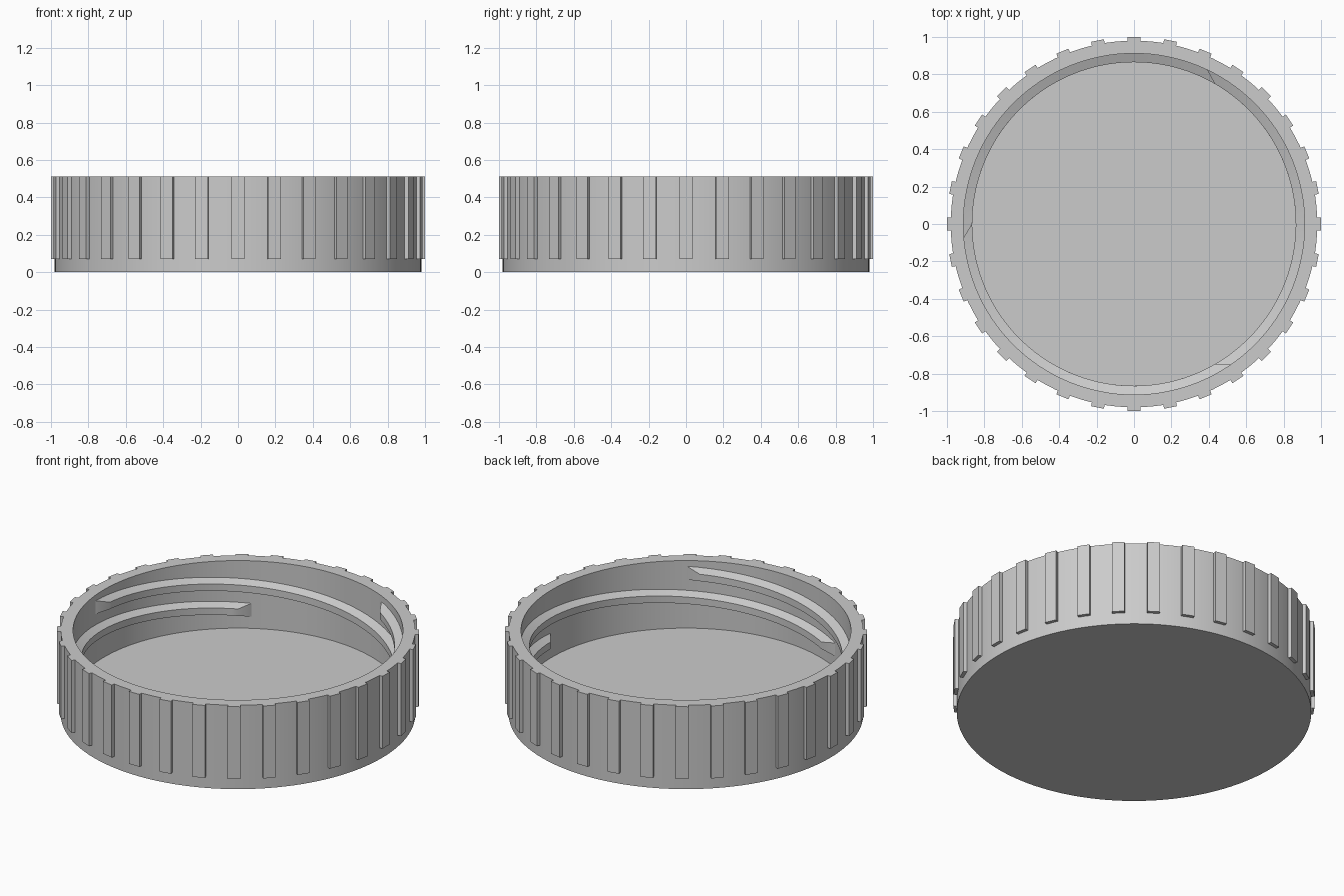
import bpy, bmesh
from math import sin, cos, radians, pi
from mathutils import Matrix, Vector

if "Cube" in bpy.data.objects:
    bpy.data.objects.remove(bpy.data.objects["Cube"], do_unlink=True)

HEIGHT, FLOOR = 0.512, 0.10
R_WALL, R_INNER, R_CREST = 0.98, 0.912, 0.865
RIBS, RIB_WIDTH, RIB_BOTTOM = 32, 0.07, 0.07

grey = bpy.data.materials.new("grey plastic")
grey.use_nodes = True
colour = (0.6, 0.6, 0.6, 1)
grey.diffuse_color = colour
grey.node_tree.nodes["Principled BSDF"].inputs["Base Color"].default_value = colour


def finish(name, bm):
    bmesh.ops.recalc_face_normals(bm, faces=bm.faces)
    mesh = bpy.data.meshes.new(name)
    bm.to_mesh(mesh)
    bm.free()
    mesh.materials.append(grey)
    obj = bpy.data.objects.new(name, mesh)
    bpy.context.collection.objects.link(obj)
    bpy.ops.object.select_all(action='DESELECT')
    obj.select_set(True)
    bpy.context.view_layer.objects.active = obj
    bpy.ops.object.shade_smooth_by_angle(angle=radians(30))
    return obj


# Cup: closed profile turned around the z axis
bm = bmesh.new()
profile = [(0, 0), (R_WALL, 0), (R_WALL, HEIGHT), (R_INNER, HEIGHT),
           (R_INNER, FLOOR), (0, FLOOR)]
verts = [bm.verts.new((r, 0, z)) for r, z in profile]
edges = [bm.edges.new(pair) for pair in zip(verts, verts[1:])]
bmesh.ops.spin(bm, geom=verts + edges, cent=(0, 0, 0), axis=(0, 0, 1),
               angle=2 * pi, steps=128, use_merge=True)
bmesh.ops.remove_doubles(bm, verts=bm.verts, dist=0.0001)
finish("lid_cup", bm)

# Grip ribs: one bar repeated around the wall
bm = bmesh.new()
depth, tall = 0.024, HEIGHT - RIB_BOTTOM
for i in range(RIBS):
    place = (Matrix.Rotation(2 * pi * i / RIBS, 4, 'Z')
             @ Matrix.Translation((1 - depth / 2, 0, RIB_BOTTOM + tall / 2))
             @ Matrix.Diagonal((depth, RIB_WIDTH, tall, 1)))
    bmesh.ops.create_cube(bm, size=1, matrix=place)
finish("grip_ribs", bm)


# Threads: tapered trapezoid swept down a helix, three starts
def thread(name, top_angle, steps=72):
    bm = bmesh.new()
    section = [(R_INNER + 0.004, 0.042, 5), (R_CREST, 0.021, 0),
               (R_CREST, -0.021, 0), (R_INNER + 0.004, -0.042, 5)]
    rings = []
    for i in range(steps + 1):
        t = i / steps
        ring = []
        for r, dz, extra in section:
            turn = -extra + t * (175 + 2 * extra)
            a = radians(top_angle - turn)
            z = 0.431 - 0.00122 * turn + dz
            ring.append(bm.verts.new((r * cos(a), r * sin(a), z)))
        rings.append(ring)
    for a, b in zip(rings, rings[1:]):
        for k in range(4):
            n = (k + 1) % 4
            bm.faces.new((a[k], a[n], b[n], b[k]))
    bm.faces.new(rings[0])
    bm.faces.new(rings[-1])
    finish(name, bm)


for name, angle in (("thread_back", 60), ("thread_right", 180), ("thread_front", 300)):
    thread(name, angle)
